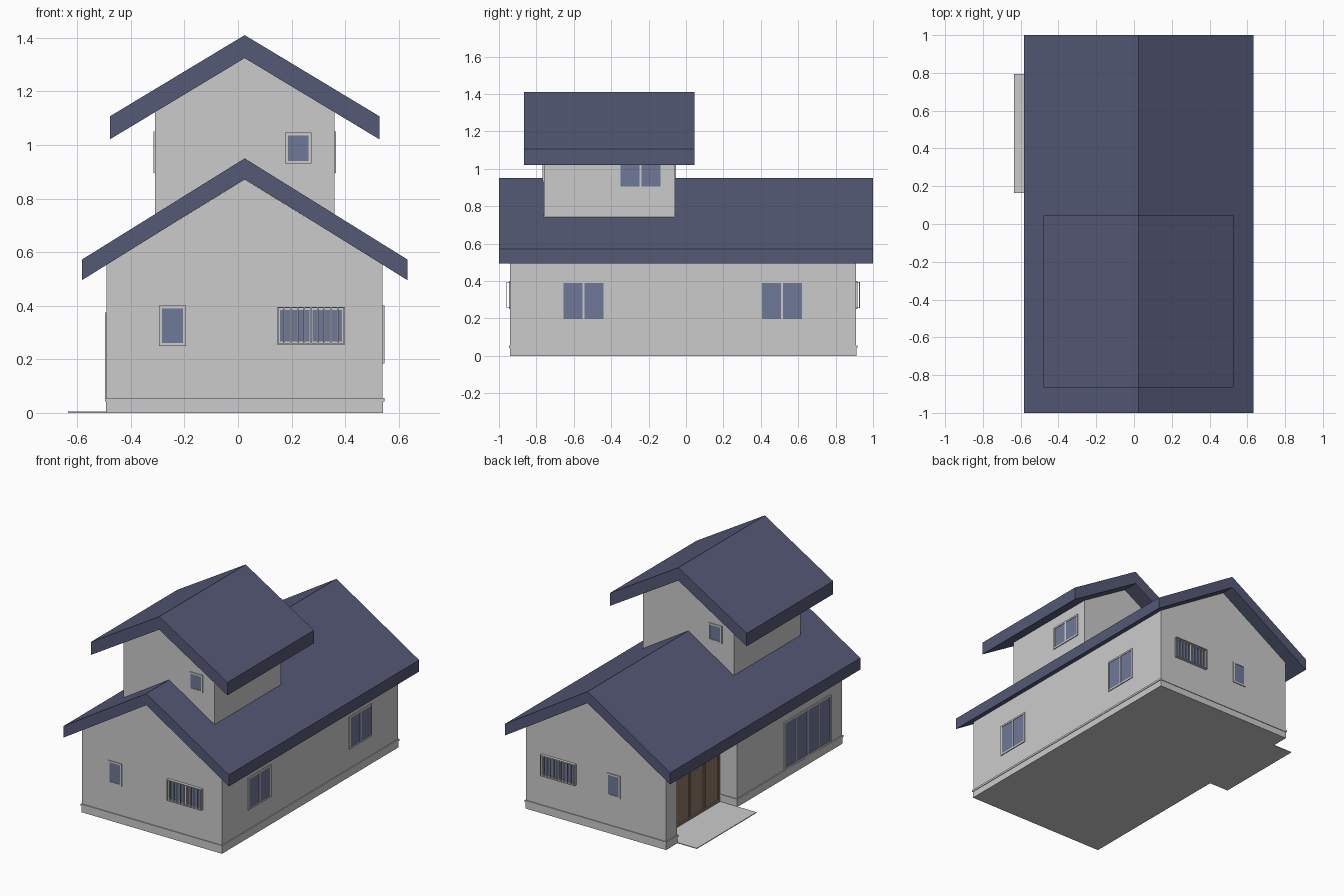
import bpy, bmesh
from math import radians
from mathutils import Matrix, Vector

if "Cube" in bpy.data.objects:
    bpy.data.objects.remove(bpy.data.objects["Cube"])


def material(name, rgb):
    m = bpy.data.materials.new(name)
    m.diffuse_color = (*rgb, 1)
    m.use_nodes = True
    m.node_tree.nodes["Principled BSDF"].inputs["Base Color"].default_value = m.diffuse_color
    return m


ROOF = material("roof_blue", (0.09, 0.10, 0.18))
GLASS = material("window_glass", (0.16, 0.19, 0.31))
WOOD = material("door_wood", (0.27, 0.18, 0.13))
CX = 0.025  # ridge line of both storeys


def finish(name, bm, mat=None):
    bmesh.ops.recalc_face_normals(bm, faces=bm.faces)
    me = bpy.data.meshes.new(name)
    bm.to_mesh(me)
    bm.free()
    ob = bpy.data.objects.new(name, me)
    bpy.context.collection.objects.link(ob)
    if mat:
        me.materials.append(mat)
    return ob


def extrude(name, pts, vec, mat=None):
    bm = bmesh.new()
    face = bm.faces.new([bm.verts.new(p) for p in pts])
    new = bmesh.ops.extrude_face_region(bm, geom=[face])["geom"]
    bmesh.ops.translate(bm, vec=vec, verts=[v for v in new if isinstance(v, bmesh.types.BMVert)])
    return finish(name, bm, mat)


def prism_y(name, profile, y0, y1, mat=None):
    return extrude(name, [(CX + x, y0, z) for x, z in profile], (0, y1 - y0, 0), mat)


def boxes(name, spans, mat=None):
    """One object from a list of (x0, x1, y0, y1, z0, z1) boxes."""
    bm = bmesh.new()
    for x0, x1, y0, y1, z0, z1 in spans:
        mid = Vector((x0 + x1, y0 + y1, z0 + z1)) / 2
        size = Matrix.Diagonal((x1 - x0, y1 - y0, z1 - z0, 1))
        bmesh.ops.create_cube(bm, size=1, matrix=Matrix.Translation(mid) @ size)
    return finish(name, bm, mat)


def gable_walls(name, half, z0, apex, slope, y0, y1):
    eave = apex - half * slope
    return prism_y(name, [(-half, z0), (half, z0), (half, eave), (0, apex), (-half, eave)], y0, y1)


def gable_roof(name, half, top, eave_top, thick, y0, y1):
    prism_y(name, [(-half, eave_top), (0, top), (half, eave_top), (half, eave_top - thick),
                   (0, top - thick), (-half, eave_top - thick)], y0, y1, ROOF)


def window(name, wall, a, b, z0, z1, panes=1, f=0.011, depth=0.006, grille=False, infill=GLASS):
    """Framed opening on a wall; a..b is its span along the wall."""
    angle, plane = wall
    w, c = (b - a) / 2, (a + b) / 2
    frame = [(-w, w, -depth, 0, z0, z0 + f), (-w, w, -depth, 0, z1 - f, z1)]
    for i in range(panes + 1):
        u = -w + f / 2 + i * (2 * w - f) / panes
        frame.append((u - f / 2, u + f / 2, -depth, 0, z0 + f, z1 - f))
    wood = infill if infill is WOOD else None
    parts = [boxes(name + "_frame", frame, wood),
             boxes(name + "_pane", [(-w + f / 2, w - f / 2, -depth / 2, 0, z0 + f / 2, z1 - f / 2)], infill)]
    if grille:
        bars = [(-w, w, -0.02, 0, z, z + 0.004) for z in (z0, z1 - 0.004)]
        for i in range(11):
            u = -w + 0.003 + i * (2 * w - 0.006) / 10
            bars.append((u - 0.003, u + 0.003, -0.02, -0.016, z0, z1))
        parts.append(boxes(name + "_grille", bars))
    for ob in parts:
        ob.rotation_euler.z = radians(angle)
        ob.location = (c, plane, 0) if angle in (0, 180) else (plane, c, 0)


# Ground-floor walls with the entrance recess cut out
walls = gable_walls("ground_floor_walls", 0.515, 0.02, 0.872, 0.618, -0.94, 0.91)
cutter = boxes("recess_cutter", [(-0.8, -0.35, 0.165, 0.795, -0.1, 0.45)])
mod = walls.modifiers.new("entrance_recess", "BOOLEAN")
mod.object = cutter
mod.operation = "DIFFERENCE"
mod.solver = "EXACT"
cutter.hide_render = True
cutter.hide_viewport = True


# Plinth and moulding follow the wall outline, recess included
def outline(o, z):
    xy = [(-0.49 - o, -0.94 - o), (0.54 + o, -0.94 - o), (0.54 + o, 0.91 + o), (-0.49 - o, 0.91 + o),
          (-0.49 - o, 0.795 - o), (-0.35 - o, 0.795 - o), (-0.35 - o, 0.165 + o), (-0.49 - o, 0.165 + o)]
    return [(x, y, z) for x, y in xy]


extrude("plinth", outline(0.002, 0), (0, 0, 0.045))
extrude("plinth_moulding", outline(0.006, 0.043), (0, 0, 0.013))

# Roofs and upper storey
gable_roof("main_roof", 0.608, 0.95, 0.572, 0.077, -1.0, 1.0)
gable_walls("upper_floor_walls", 0.335, 0.72, 1.325, 0.605, -0.76, -0.06)
gable_roof("upper_roof", 0.503, 1.41, 1.107, 0.086, -0.865, 0.045)

# Porch slab and sliding entrance door
boxes("porch_slab", [(-0.635, -0.345, 0.165, 0.793, 0, 0.005)])
window("entrance_door", (-90, -0.35), 0.168, 0.792, 0.005, 0.45, panes=4, f=0.014, depth=0.018, infill=WOOD)

# Ground-floor windows
FRONT, BACK, RIGHT, LEFT = (0, -0.94), (180, 0.91), (90, 0.54), (-90, -0.49)
window("front_small_window", FRONT, -0.295, -0.195, 0.25, 0.40)
window("back_small_window", BACK, -0.155, -0.055, 0.25, 0.40)
window("front_barred_window", FRONT, 0.145, 0.40, 0.255, 0.395, panes=2, grille=True)
window("back_barred_window", BACK, 0.17, 0.425, 0.255, 0.395, panes=2, grille=True)
window("right_front_window", RIGHT, -0.665, -0.43, 0.185, 0.40, panes=2)
window("right_back_window", RIGHT, 0.395, 0.63, 0.185, 0.40, panes=2)
window("left_patio_window", LEFT, -0.82, -0.33, 0.057, 0.375, panes=4)

# Upper-floor windows, repeated half a turn around the storey
window("upper_front_window", (0, -0.76), 0.175, 0.275, 0.93, 1.047)
window("upper_back_window", (180, -0.06), -0.225, -0.125, 0.93, 1.047)
window("upper_right_window", (90, 0.36), -0.36, -0.125, 0.895, 1.05, panes=2)
window("upper_left_window", (-90, -0.31), -0.695, -0.46, 0.895, 1.05, panes=2)
